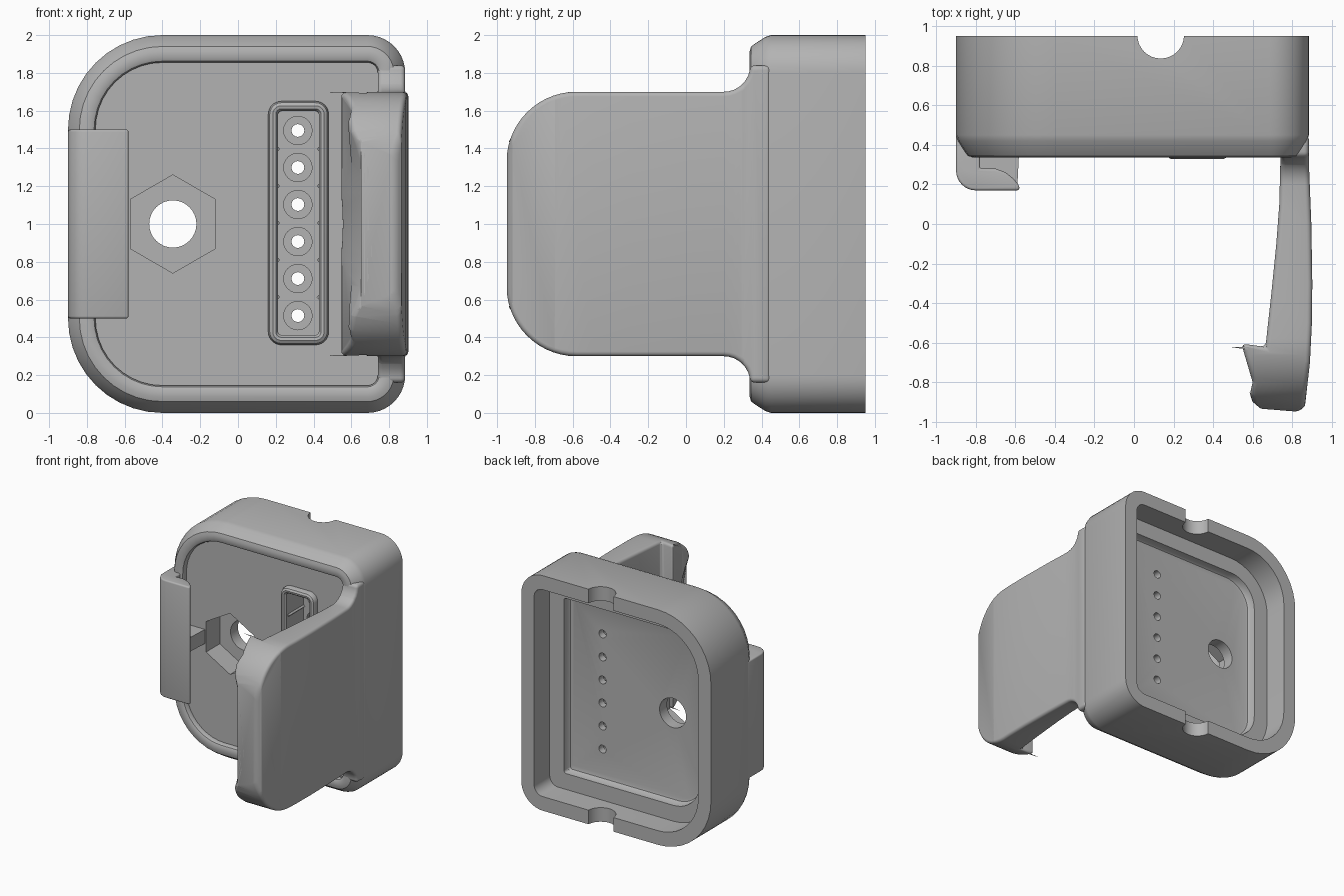
import bpy, bmesh, math
from mathutils import Vector, Matrix

if "Cube" in bpy.data.objects:
    bpy.data.objects.remove(bpy.data.objects["Cube"])

grey = bpy.data.materials.new("mid grey plastic")
grey.use_nodes = True
grey.diffuse_color = (0.45, 0.45, 0.45, 1)
grey.node_tree.nodes["Principled BSDF"].inputs["Base Color"].default_value = (0.45, 0.45, 0.45, 1)


def finish(name, bm):
    bmesh.ops.recalc_face_normals(bm, faces=bm.faces)
    mesh = bpy.data.meshes.new(name)
    bm.to_mesh(mesh)
    bm.free()
    mesh.materials.append(grey)
    ob = bpy.data.objects.new(name, mesh)
    bpy.context.scene.collection.objects.link(ob)
    return ob


def arc(cx, cy, r, start, end, n=10):
    angles = [math.radians(start + (end - start) * i / n) for i in range(n + 1)]
    return [(cx + r * math.cos(a), cy + r * math.sin(a)) for a in angles]


def rounded(x0, x1, z0, z1, r_left, r_right, inset=0.0):
    """Rounded rectangle in x and z, shrunk by an inset."""
    x0, x1, z0, z1 = x0 + inset, x1 - inset, z0 + inset, z1 - inset
    rl, rr = max(r_left - inset, 0.02), max(r_right - inset, 0.02)
    return (arc(x1 - rr, z1 - rr, rr, 0, 90) + arc(x0 + rl, z1 - rl, rl, 90, 180)
            + arc(x0 + rl, z0 + rl, rl, 180, 270) + arc(x1 - rr, z0 + rr, rr, 270, 360))


def loft(name, box, stack, caps=True):
    """Skin rounded rectangles given as (inset, y) steps."""
    bm = bmesh.new()
    loops = [[bm.verts.new((x, y, z)) for x, z in rounded(*box, inset=i)] for i, y in stack]
    for a, b in zip(loops, loops[1:]):
        for k in range(len(a)):
            j = (k + 1) % len(a)
            bm.faces.new((a[k], a[j], b[j], b[k]))
    if caps:
        bm.faces.new(loops[0])
        bm.faces.new(loops[-1])
    return finish(name, bm)


def prism(name, points, axis, lo, hi):
    """Extrude a flat profile along x, y or z."""
    place = {"x": lambda p, t: (t, *p),
             "y": lambda p, t: (p[0], t, p[1]),
             "z": lambda p, t: (*p, t)}[axis]
    bm = bmesh.new()
    face = bm.faces.new([bm.verts.new(place(p, lo)) for p in points])
    ext = bmesh.ops.extrude_face_region(bm, geom=[face])["geom"]
    shift = Vector(place((0, 0), hi - lo))
    bmesh.ops.translate(bm, vec=shift, verts=[v for v in ext if isinstance(v, bmesh.types.BMVert)])
    return finish(name, bm)


def disc(cx, cy, r, sides=32, turn=0):
    return arc(cx, cy, r, turn, turn + 360, sides)[:-1]


def apply(ob, mod):
    bpy.context.view_layer.objects.active = ob
    bpy.ops.object.modifier_apply(modifier=mod.name)


def boolean(ob, cutter, operation="DIFFERENCE"):
    mod = ob.modifiers.new("cut", "BOOLEAN")
    mod.operation, mod.solver, mod.object = operation, "EXACT", cutter
    apply(ob, mod)
    bpy.data.objects.remove(cutter)


def bevel(ob, width, segments=4):
    mod = ob.modifiers.new("round", "BEVEL")
    mod.width, mod.segments = width, segments
    mod.limit_method, mod.angle_limit = "ANGLE", math.radians(40)
    mod.use_clamp_overlap = False
    apply(ob, mod)


def smooth(ob):
    bpy.ops.object.select_all(action="DESELECT")
    ob.select_set(True)
    bpy.context.view_layer.objects.active = ob
    bpy.ops.object.shade_smooth_by_angle(angle=math.radians(32))


# Housing shell: back pocket, rim, outside wall, front lip, front recess
shell = (-0.9, 0.885, 0.0, 2.0, 0.5, 0.2)
body = loft("housing", shell, [
    (0.29, 0.67), (0.27, 0.675), (0.26, 0.69), (0.255, 0.74), (0.12, 0.74),
    (0.12, 0.95), (0, 0.95), (0, 0.45), (0.01, 0.42), (0.045, 0.365),
    (0.06, 0.345), (0.085, 0.337), (0.12, 0.337), (0.138, 0.345), (0.145, 0.36), (0.145, 0.385)])

# Nut pocket, bolt hole, contact slot and cable notches
boolean(body, prism("nut_cutter", disc(-0.345, 1, 0.26, 6, 30), "y", 0.2, 0.57))
boolean(body, prism("bolt_cutter", disc(-0.345, 1, 0.125), "y", 0.2, 0.8))
boolean(body, prism("slot_cutter", rounded(0.212, 0.428, 0.412, 1.597, 0.02, 0.02), "y", 0.2, 0.58))
pins = [0.515 + 0.196 * i for i in range(6)]
for z in pins:
    boolean(body, prism("seat_cutter", disc(0.317, z, 0.075, 24), "y", 0.5, 0.61))
    boolean(body, prism("pin_cutter", disc(0.317, z, 0.034, 16), "y", 0.5, 0.8))
boolean(body, prism("notch_cutter", disc(0.135, 0.955, 0.118), "z", -0.2, 2.2))
smooth(body)

# Raised frame round the contact slot
frame = loft("contact_frame", (0.16, 0.48, 0.36, 1.65, 0.07, 0.07), [
    (0, 0.4), (0, 0.36), (0.008, 0.34), (0.024, 0.33), (0.04, 0.333),
    (0.052, 0.35), (0.052, 0.4)], caps=False)
smooth(frame)

# Small ribs dividing the contacts
for i, z in enumerate(pins[:-1]):
    for side, x in (("right", 0.212), ("left", 0.428)):
        prism(f"contact_rib_{side}_{i + 1}", disc(x, z + 0.098, 0.012, 4), "y", 0.37, 0.585)

# Hooked catch with its middle rib
catch = prism("catch", [(-0.9, 0.46)] + arc(-0.8, 0.27, 0.1, 180, 270, 8)
              + [(-0.58, 0.17), (-0.58, 0.195), (-0.61, 0.23), (-0.65, 0.262), (-0.7, 0.28),
                 (-0.78, 0.28), (-0.78, 0.46)], "z", 0.5, 1.5)
bevel(catch, 0.012, 3)
smooth(catch)
prism("catch_rib", [(-0.79, 0.25), (-0.59, 0.19), (-0.58, 0.39), (-0.79, 0.39)], "z", 0.94, 1.06)

# Long latch arm: plan profile trimmed by its side outline
arm = prism("latch_arm", [
    (0.885, 0.45), (0.885, 0.3), (0.897, 0), (0.902, -0.3), (0.9, -0.5), (0.89, -0.7), (0.865, -0.92),
    (0.835, -0.95), (0.65, -0.935), (0.605, -0.92), (0.587, -0.86), (0.6, -0.8), (0.543, -0.605),
    (0.665, -0.622), (0.695, -0.35), (0.72, -0.1), (0.735, 0.1), (0.74, 0.3), (0.74, 0.45)],
    "z", 0.0, 2.0)
upper = ([(0.6, 1.84)] + arc(0.2, 1.84, 0.14, 0, -90, 8)
         + arc(-0.58, 1.33, 0.37, 90, 180, 14))
lower = [(y, 2 - z) for y, z in reversed(upper)]
boolean(arm, prism("outline_cutter", upper + lower, "x", 0.3, 1.2), "INTERSECT")

# Finger hollow at the latch tip
along = Vector((0.145, -0.33, 0)).normalized()
out = Vector((along.y, -along.x, 0))
radius = 1.7
hollow = prism("hollow_cutter", disc(0, 0, radius, 128), "z", -0.6, 0.6)
turn = Matrix((out, Vector((0, 0, 1)), along)).transposed().to_4x4()
if turn.determinant() < 0:
    turn = Matrix((out, Vector((0, 0, -1)), along)).transposed().to_4x4()
hollow.data.transform(Matrix.Translation(Vector((0.617, -0.765, 1)) + out * radius) @ turn)
boolean(arm, hollow)
bevel(arm, 0.025)
smooth(arm)
